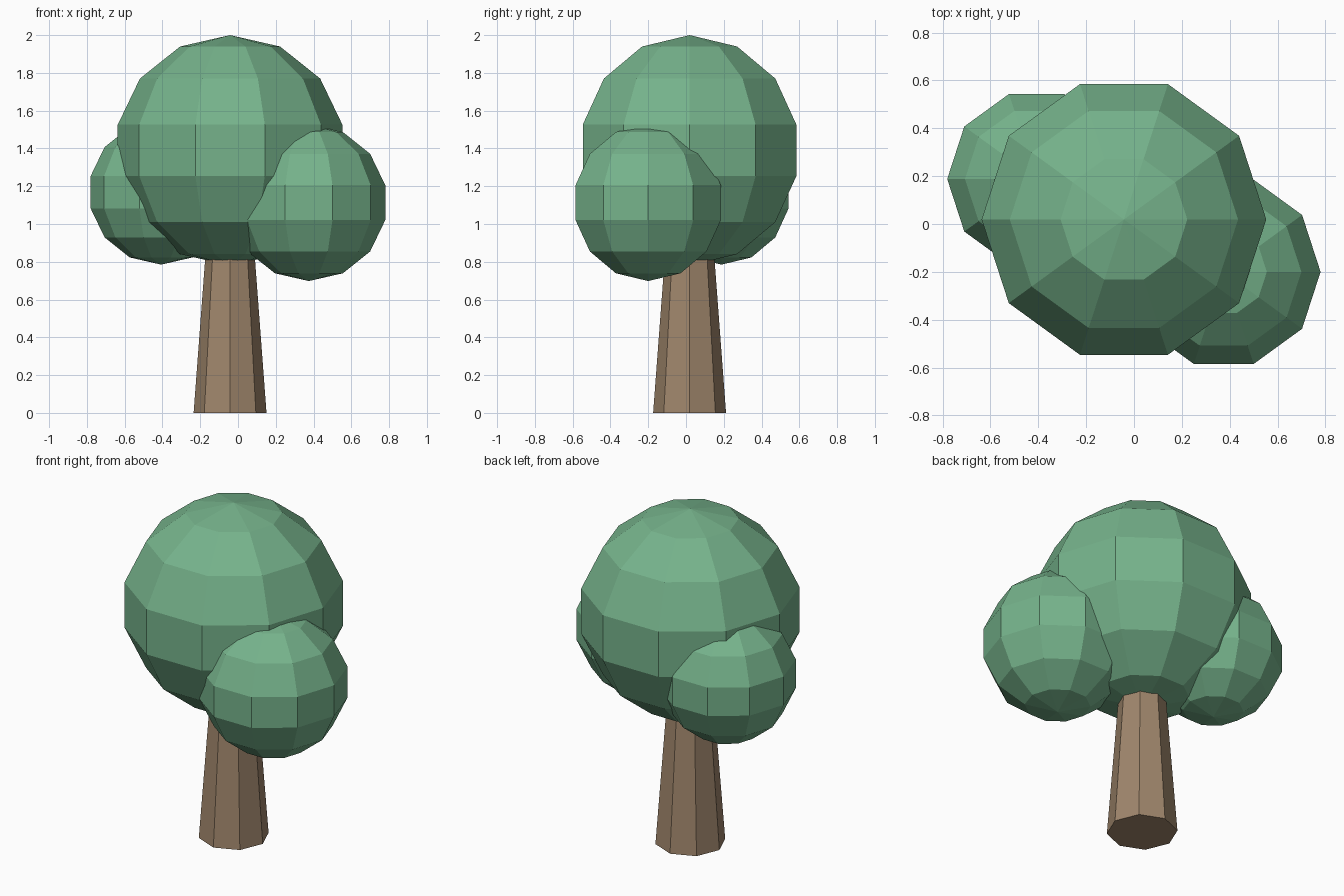
import bpy
import math

cube = bpy.data.objects.get("Cube")
if cube:
    bpy.data.objects.remove(cube, do_unlink=True)


def make_material(name, colour):
    mat = bpy.data.materials.new(name)
    mat.use_nodes = True
    mat.diffuse_color = colour
    bsdf = next(n for n in mat.node_tree.nodes if n.type == 'BSDF_PRINCIPLED')
    bsdf.inputs["Base Color"].default_value = colour
    return mat


leaf_green = make_material("leaf green", (0.18, 0.45, 0.26, 1))
bark_brown = make_material("bark brown", (0.35, 0.24, 0.15, 1))


def finish(name, mat):
    obj = bpy.context.object
    obj.name = name
    obj.data.materials.append(mat)
    bpy.ops.object.shade_flat()
    return obj


def add_foliage(name, radius, centre):
    """Faceted ball with ten sides, one corner line facing +x."""
    bpy.ops.mesh.primitive_uv_sphere_add(
        segments=10, ring_count=7, radius=radius, location=centre)
    obj = finish(name, leaf_green)
    # Turn the ball so that a corner line lies on the x axis
    widest = max(obj.data.vertices, key=lambda v: v.co.xy.length)
    turn = math.atan2(widest.co.y, widest.co.x)
    obj.rotation_euler.z = -turn
    return obj


# Tapered trunk, its top hidden in the crown
TRUNK_HEIGHT = 1.0
bpy.ops.mesh.primitive_cone_add(
    vertices=8, radius1=0.193, radius2=0.118, depth=TRUNK_HEIGHT,
    location=(-0.042, 0.019, TRUNK_HEIGHT / 2))
finish("trunk", bark_brown)

# Crown and two side clumps
add_foliage("crown", 0.61, (-0.042, 0.019, 1.39))
add_foliage("left_clump", 0.415, (0.375, -0.2, 1.113))
add_foliage("right_clump", 0.383, (-0.407, 0.188, 1.168))
